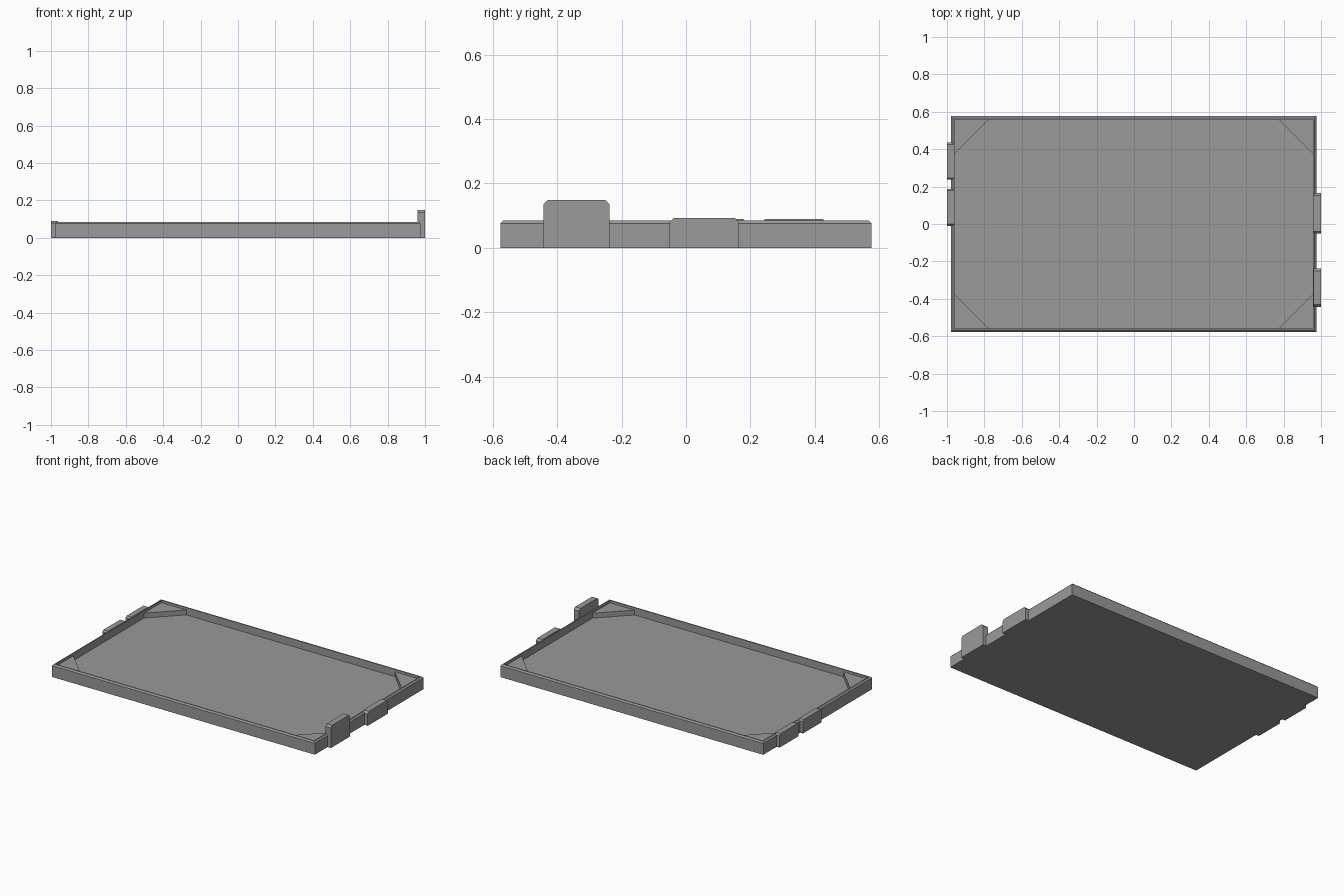
import bpy, bmesh

if "Cube" in bpy.data.objects:
    bpy.data.objects.remove(bpy.data.objects["Cube"])

grey = bpy.data.materials.new("mid_grey")
grey.diffuse_color = (0.32, 0.32, 0.32, 1)
grey.use_nodes = True
grey.node_tree.nodes["Principled BSDF"].inputs["Base Color"].default_value = grey.diffuse_color

X0, X1, Y = -0.978, 0.975, 0.577      # outer tray limits
WALL, FLOOR, RIM = 0.017, 0.036, 0.085


def finish(name, bm):
    bmesh.ops.recalc_face_normals(bm, faces=bm.faces)
    mesh = bpy.data.meshes.new(name)
    bm.to_mesh(mesh)
    bm.free()
    mesh.materials.append(grey)
    obj = bpy.data.objects.new(name, mesh)
    bpy.context.collection.objects.link(obj)
    return obj


def loft(name, rings):
    """Skin a list of matching rings and cap both ends."""
    bm = bmesh.new()
    loops = [[bm.verts.new(p) for p in ring] for ring in rings]
    n = len(loops[0])
    for a, b in zip(loops, loops[1:]):
        for i in range(n):
            j = (i + 1) % n
            bm.faces.new((a[i], a[j], b[j], b[i]))
    bm.faces.new(loops[0][::-1])
    bm.faces.new(loops[-1])
    return finish(name, bm)


def rect(inset, z):
    a, b, c = X0 + inset, X1 - inset, Y - inset
    return [(a, -c, z), (b, -c, z), (b, c, z), (a, c, z)]


# Shallow tray with a chamfered outer rim
loft("tray", [rect(0, 0), rect(0, RIM - 0.009), rect(0.009, RIM),
              rect(WALL, RIM), rect(WALL, FLOOR)])

# Triangular corner gussets standing on the floor
for side, x in (("left", X0 + WALL), ("right", X1 - WALL)):
    for end, y in (("front", -Y + WALL), ("back", Y - WALL)):
        sx = 1 if side == "left" else -1
        sy = 1 if end == "front" else -1
        tri = [(x, y), (x + sx * 0.185, y), (x, y + sy * 0.185)]
        loft(f"{end}_{side}_gusset",
             [[(px, py, z) for px, py in tri] for z in (FLOOR, 0.069)])


def tab(name, xa, xb, ya, yb, top, c):
    """Upright plate with clipped upper corners."""
    prof = [(ya, 0), (yb, 0), (yb, top - c), (yb - c, top),
            (ya + c, top), (ya, top - c)]
    loft(name, [[(x, y, z) for y, z in prof] for x in (xa, xb)])


# Side tabs
tab("tall_right_tab", 0.96, 1.0, -0.443, -0.238, 0.148, 0.013)
tab("low_right_tab", 0.96, 1.0, -0.052, 0.165, 0.092, 0.013)
tab("back_left_tab", -1.0, -0.963, 0.237, 0.435, 0.090, 0.010)
tab("front_left_tab", -1.0, -0.963, -0.010, 0.188, 0.090, 0.010)
